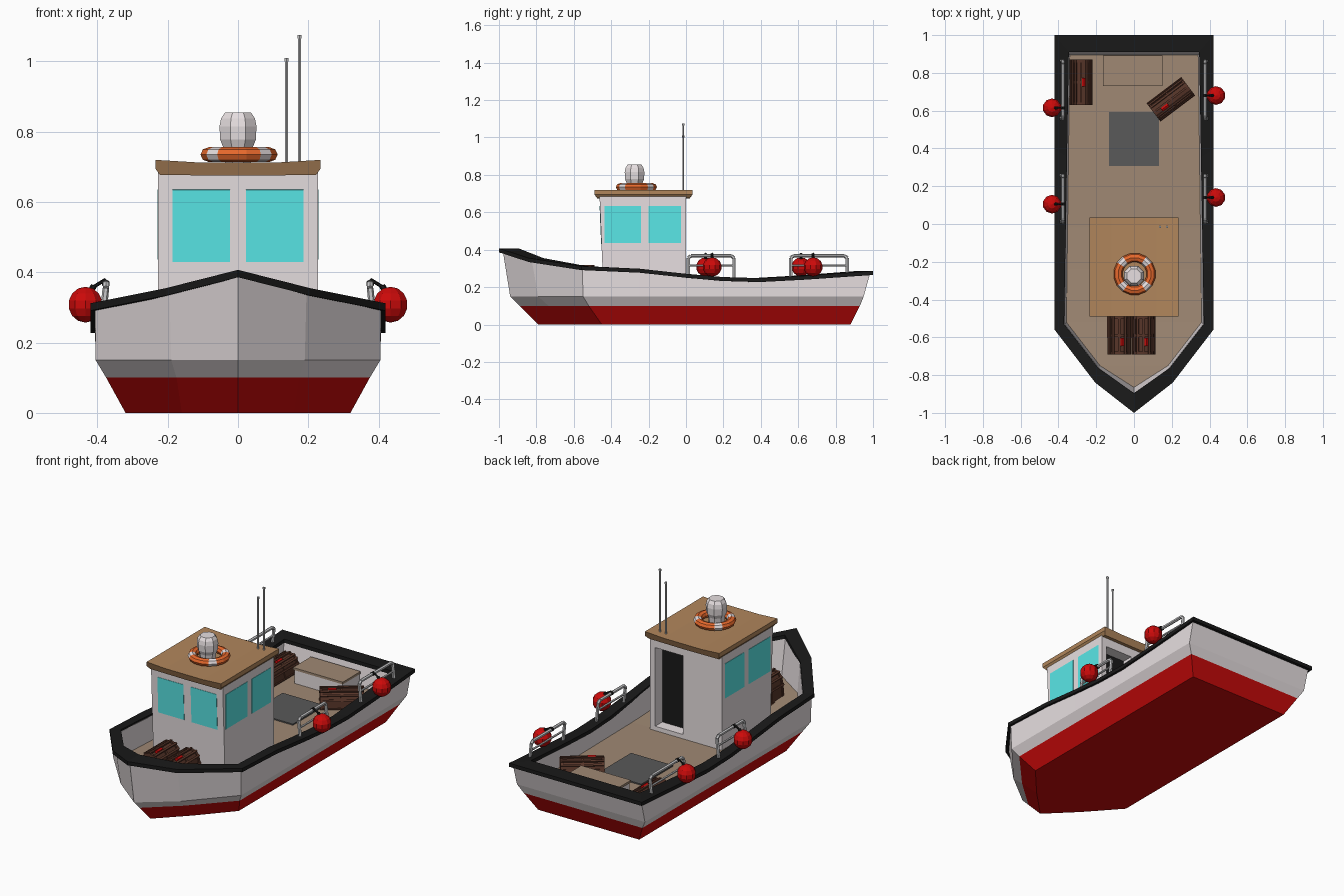
import bpy, bmesh, math
from mathutils import Vector, Matrix

if "Cube" in bpy.data.objects:
    bpy.data.objects.remove(bpy.data.objects["Cube"])

def mat(name, r, g, b):
    m = bpy.data.materials.new(name)
    m.diffuse_color = (r, g, b, 1)
    m.use_nodes = True
    m.node_tree.nodes["Principled BSDF"].inputs["Base Color"].default_value = m.diffuse_color
    return m

WHITE = mat("hull_white", .8, .74, .75)
RED = mat("red", .6, .003, .003)
BLACK = mat("black", .01, .01, .01)
DECK = mat("deck_tan", .35, .25, .175)
ROOF = mat("roof_tan", .44, .24, .107)
GLASS = mat("window_teal", .1, .8, .8)
GREY = mat("hatch_grey", .1, .1, .1)
BROWN = mat("trap_brown", .095, .036, .022)
ORANGE = mat("ring_orange", .8, .14, .025)
METAL = mat("metal", .58, .58, .59)

def finish(name, bm, *mats):
    bmesh.ops.recalc_face_normals(bm, faces=bm.faces)
    me = bpy.data.meshes.new(name)
    bm.to_mesh(me)
    bm.free()
    for m in mats:
        me.materials.append(m)
    ob = bpy.data.objects.new(name, me)
    bpy.context.collection.objects.link(ob)
    return ob

def add_box(bm, lo, hi, M=Matrix()):
    lo, hi = Vector(lo), Vector(hi)
    d = hi - lo
    bmesh.ops.create_cube(bm, size=1, matrix=M @ Matrix.Translation((lo + hi) / 2) @ Matrix.Diagonal((*d, 1)))

def box(name, lo, hi, m):
    bm = bmesh.new()
    add_box(bm, lo, hi)
    return finish(name, bm, m)

def add_rod(bm, a, b, r, n=6):
    a, b = Vector(a), Vector(b)
    d = b - a
    M = Matrix.Translation((a + b) / 2) @ d.to_track_quat('Z', 'Y').to_matrix().to_4x4()
    bmesh.ops.create_cone(bm, cap_ends=True, segments=n, radius1=r, radius2=r, depth=d.length, matrix=M)

def plate(name, corners, m, t=.002):
    # thin plate straddling a wall, from four corners
    c = [Vector(p) for p in corners]
    n = (c[1] - c[0]).cross(c[2] - c[0]).normalized() * t
    bm = bmesh.new()
    loft(bm, [[p - n for p in c], [p + n for p in c]], [0])
    for s in (-1, 1):
        bm.faces.new([bm.verts.new(p + n * s) for p in c])
    bmesh.ops.remove_doubles(bm, verts=bm.verts, dist=1e-5)
    return finish(name, bm, m)

def loft(bm, rings, mats, closed=False):
    vs = [[bm.verts.new(p) for p in r] for r in rings]
    pairs = list(zip(vs, vs[1:])) + ([(vs[-1], vs[0])] if closed else [])
    for (a, b), mi in zip(pairs, mats):
        for i in range(len(a)):
            j = (i + 1) % len(a)
            bm.faces.new((a[i], a[j], b[j], b[i])).material_index = mi
    return vs

def cap(bm, v, mi):
    # strip across a mirrored bow-to-stern loop
    L = len(v)
    bm.faces.new((v[0], v[1], v[L - 1])).material_index = mi
    for i in range(1, L // 2):
        bm.faces.new((v[i], v[i + 1], v[L - i - 1], v[L - i])).material_index = mi

# Hull outlines: bow, shoulder, corner, stern, with side stations in between
SHEER = [.407, .355, .312, .298, .272, .254, .248, .261, .286]
FR = [0, .2, .355, .484, .613, .77, 1]

def outline(bow, sh, corner, stern, z):
    pts = [(0, bow), sh] + [tuple(a + (b - a) * f for a, b in zip(corner, stern)) for f in FR]
    zs = z if isinstance(z, list) else [z] * 9
    right = [Vector((x, y, h)) for (x, y), h in zip(pts, zs)]
    return right + [Vector((-p.x, p.y, p.z)) for p in right[:0:-1]]

def sheer(d):
    return [z - d for z in SHEER]

deck_z = [.185, .18, .165, .155, .15, .15, .15, .15, .15]
bm = bmesh.new()
v = loft(bm, [
    outline(-.79, (.16, -.63), (.32, -.45), (.32, .88), 0),
    outline(-.89, (.175, -.735), (.375, -.52), (.375, .93), .1),
    outline(-.94, (.19, -.79), (.405, -.55), (.405, .95), .15),
    outline(-.98, (.195, -.825), (.407, -.555), (.407, .985), sheer(.01)),
    outline(-.9, (.185, -.765), (.368, -.53), (.35, .915), sheer(.01)),
    outline(-.865, (.18, -.75), (.358, -.52), (.34, .895), deck_z)], [1, 0, 0, 0, 0])
cap(bm, v[0], 1)
cap(bm, v[-1], 2)
finish("hull", bm, WHITE, RED, DECK)

# Black gunwale
bm = bmesh.new()
out = (-1, (.205, -.84), (.42, -.56), (.42, 1))
inn = (-.895, (.19, -.762), (.37, -.53), (.345, .91))
loft(bm, [outline(*out, sheer(.021)), outline(*out, sheer(0)),
          outline(*inn, sheer(0)), outline(*inn, sheer(.021))], [0] * 4, True)
finish("gunwale", bm, BLACK)

# Cabin with slightly raked front and a recessed doorway
W = .227
def fy(z):
    return -.44 - .022 * (z - .14) / .54

bm = bmesh.new()
add_box(bm, (-W, -.44, .14), (W, 0, .69))
for p in bm.verts:
    if p.co.y < -.1:
        p.co.y = fy(p.co.z)
cabin = finish("cabin", bm, WHITE)
cut = box("door_cutter", (.02, -.07, .175), (.195, .1, .625), WHITE)
mod = cabin.modifiers.new("door", 'BOOLEAN')
mod.operation, mod.object, mod.solver = 'DIFFERENCE', cut, 'EXACT'
bpy.context.view_layer.objects.active = cabin
bpy.ops.object.modifier_apply(modifier="door")
bpy.data.objects.remove(cut)
box("door_dark", (.02, -.072, .175), (.195, -.064, .625), BLACK)

# Windows
for s in (-1, 1):
    plate("front_window", [(s * x, fy(z), z) for x, z in ((.023, .43), (.187, .43), (.187, .635), (.023, .635))], GLASS)
    for a, b in ((-.437, -.24), (-.2, -.027)):
        plate("side_window", [(s * W, y, z) for y, z in ((a, .437), (b, .437), (b, .635), (a, .635))], GLASS)

# Roof: flared slab, slightly dished across its width
bm = bmesh.new()
rings = []
for y0 in (-.49, .035):
    rings.append([Vector((x, y0, z)) for x, z in
                  ((-.222, .677), (0, .675), (.222, .677), (.235, .695), (.235, .72), (.12, .713), (-.12, .713), (-.235, .72), (-.235, .695))])
for r, d in zip(rings, (.015, -.015)):
    for p in r[:3]:
        p.y += d
v = loft(bm, rings, [0])
for r in v:
    bm.faces.new(r)
finish("roof", bm, ROOF)

# Life ring with white bands
RC = Vector((.003, -.265, .735))
bm = bmesh.new()
N = 16
rings = []
for i in range(N):
    a = 2 * math.pi * (i + .5) / N
    rings.append([RC + Vector(((.088 + .024 * math.cos(t)) * math.cos(a), (.088 + .024 * math.cos(t)) * math.sin(a), .021 * math.sin(t)))
                  for t in [math.pi * k / 4 for k in range(8)]])
loft(bm, rings, [1 if i % 4 == 1 else 0 for i in range(N)], True)
finish("life_ring", bm, ORANGE, WHITE)

# Radar dome
bm = bmesh.new()
v = loft(bm, [[Vector((r * math.cos((k + .5) * math.pi / 4), -.275 + r * math.sin((k + .5) * math.pi / 4), z)) for k in range(8)]
              for r, z in ((.04, .71), (.046, .757), (.055, .778), (.057, .815), (.052, .838), (.04, .855))], [0] * 5)
bm.faces.new(v[-1])
finish("radar_dome", bm, WHITE)

# Antennas
bm = bmesh.new()
for x, z in ((.138, 1.01), (.175, 1.075)):
    add_rod(bm, (x, -.015, .7), (x, -.015, z), .005)
    add_rod(bm, (x, -.015, z - .01), (x, -.015, z), .007)
finish("antennas", bm, METAL)

# Side rails
for s in (-1, 1):
    for a, b in ((.012, .257), (.56, .862)):
        bm = bmesh.new()
        xb, xt = s * .388, s * .376
        path = [(xb, a, .24), (xt, a, .355), (xt, a + .014, .368), (xt, b - .014, .368), (xt, b, .355), (xb, b, .24)]
        for p, q in zip(path, path[1:]):
            add_rod(bm, p, q, .0095)
        add_rod(bm, (s * .381, a, .315), (s * .381, b, .315), .006)
        finish("side_rail", bm, METAL)

# Fender balls on short ropes
for s, y in ((1, .14), (1, .68), (-1, .105), (-1, .615)):
    bm = bmesh.new()
    bmesh.ops.create_uvsphere(bm, u_segments=10, v_segments=7, radius=.051, matrix=Matrix.Translation((s * .434, y, .308)))
    finish("fender", bm, RED)
    bm = bmesh.new()
    add_rod(bm, (s * .42, y, .345), (s * .41, y, .362), .009)
    add_rod(bm, (s * .412, y, .358), (s * .376, y, .38), .005)
    add_rod(bm, (s * .376, y - .008, .368), (s * .376, y + .008, .368), .012)
    finish("fender_rope", bm, BLACK)

# Slatted arched traps, each with a small red float
def trap(x, y, z, w, l, h, rot=0, fl=0):
    M = Matrix.Translation((x, y, z)) @ Matrix.Rotation(rot, 4, 'Z')
    def arch(k, f, n=8):
        t = math.pi * k / n
        c, s = math.cos(t), math.sin(t)
        return Vector((f * w / 2 * math.copysign(abs(c) ** .7, c), 0, f * h * abs(s) ** .7))
    bm = bmesh.new()
    for f, ys in ((.9, (-l / 2 + .008, l / 2 - .008)), (.96, (-l / 2, -l / 2 + .014)), (.96, (-.007, .007)), (.96, (l / 2 - .014, l / 2))):
        v = loft(bm, [[M @ (arch(k, f) + Vector((0, yy, 0))) for k in range(9)] for yy in ys], [0])
        for r in v:
            bm.faces.new(r)
    for k in range(9):
        p = arch(k, .96)
        t = math.pi * k / 8
        S = M @ Matrix.Translation(p) @ Matrix.Rotation(math.pi / 2 - t, 4, 'Y')
        add_box(bm, (-.0055, -l / 2, -.004), (.0055, l / 2, .004), S)
    finish("trap", bm, BROWN)
    bm = bmesh.new()
    add_rod(bm, M @ Vector((.015, fl - .022, h * .93)), M @ Vector((.015, fl + .022, h * .93)), .011)
    finish("trap_float", bm, RED)

trap(-.28, .75, .15, .12, .24, .1)
trap(.195, .66, .15, .12, .23, .1, math.radians(-53), -.05)
trap(-.078, -.59, .165, .125, .2, .155, 0, -.035)
trap(.05, -.59, .165, .125, .2, .145, 0, -.035)

# Stern locker and deck hatch
box("locker", (-.158, .735, .14), (.148, .888, .23), WHITE)
box("locker_lid", (-.163, .73, .228), (.152, .892, .241), DECK)
box("deck_hatch", (-.132, .308, .149), (.132, .592, .157), GREY)
